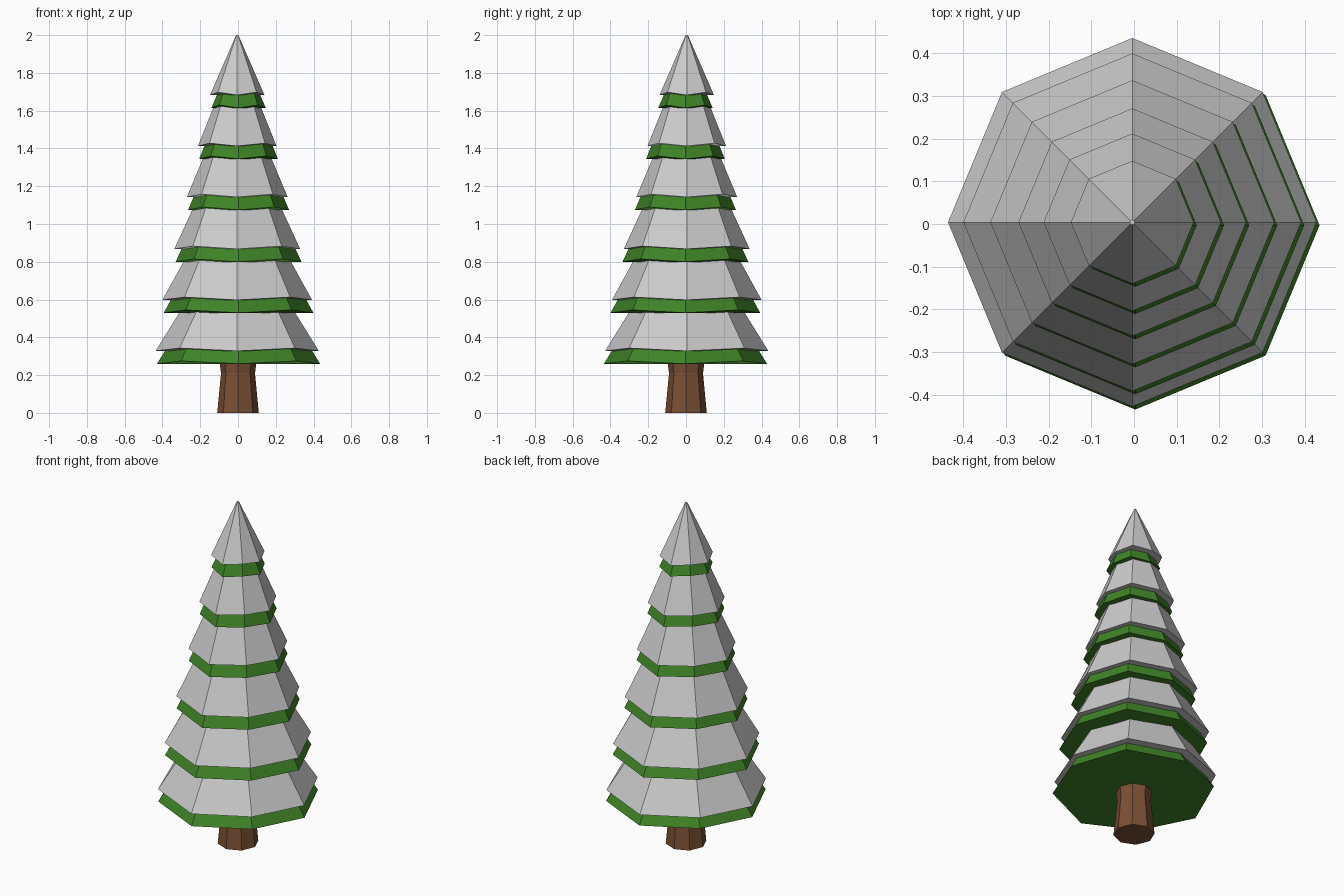
import bpy, bmesh, math

if "Cube" in bpy.data.objects:
    bpy.data.objects.remove(bpy.data.objects["Cube"])

SIDES = 8


def material(name, color):
    mat = bpy.data.materials.new(name)
    mat.diffuse_color = color
    mat.use_nodes = True
    mat.node_tree.nodes["Principled BSDF"].inputs["Base Color"].default_value = mat.diffuse_color
    return mat


def stack(name, profile, center=(0, 0), mat=None, zigzag=0.0):
    """Closed eight-sided solid through (radius, z) rings; the first ring may be zigzagged."""
    bm = bmesh.new()
    rings = []
    for level, (r, z) in enumerate(profile):
        ring = []
        for i in range(SIDES):
            a = 2 * math.pi * i / SIDES
            lift = zigzag if level == 0 and i % 2 else 0
            ring.append(bm.verts.new((center[0] + r * math.cos(a),
                                      center[1] + r * math.sin(a), z + lift)))
        rings.append(ring)
    for low, high in zip(rings, rings[1:]):
        for i in range(SIDES):
            j = (i + 1) % SIDES
            bm.faces.new((low[i], low[j], high[j], high[i]))
    bm.faces.new(rings[0][::-1])
    bm.faces.new(rings[-1])
    mesh = bpy.data.meshes.new(name)
    bm.to_mesh(mesh)
    bm.free()
    obj = bpy.data.objects.new(name, mesh)
    bpy.context.collection.objects.link(obj)
    if mat:
        mesh.materials.append(mat)
    return obj


green = material("needle_green", (0.05, 0.23, 0.02, 1))
brown = material("bark_brown", (0.2, 0.08, 0.035, 1))

# Trunk, flared at the base and slightly at the top
stack("trunk", [(0.11, 0), (0.09, 0.21), (0.105, 0.32)], mat=brown)

# Branch tiers: rim radius, rim height, inward slope
tiers = [(0.432, 0.26, 0.62), (0.396, 0.53, 0.55), (0.333, 0.80, 0.46),
         (0.267, 1.075, 0.42), (0.208, 1.345, 0.40), (0.144, 1.615, None)]
SNOW_LIFT = 0.068

for n, (r, z, slope) in enumerate(tiers, 1):
    if slope is None:
        top = (0.006, 2.0 - SNOW_LIFT)          # pointed tip
    else:
        top = (r - slope * 0.29, z + 0.29)      # tucked inside the next tier
    stack(f"branch_tier_{n}", [(r, z), top], (0.003, -0.003), green, 0.015)
    # Snow layer: same shape, raised and nudged to the back left
    stack(f"snow_tier_{n}", [(r, z + SNOW_LIFT), (top[0], top[1] + SNOW_LIFT)],
          (-0.004, 0.004), None, 0.015)
